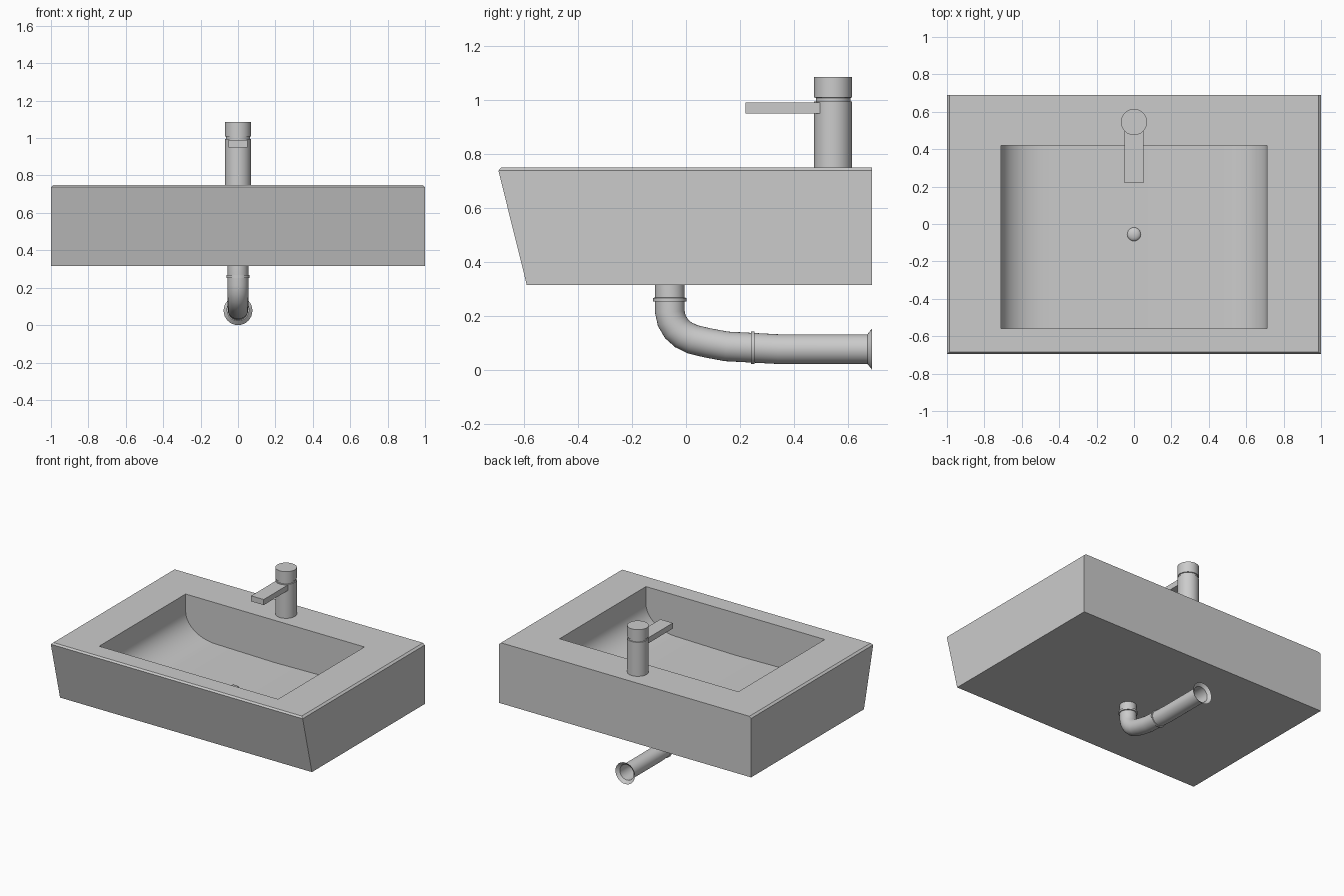
import bpy, bmesh
from math import sin, cos, pi, radians
from mathutils import Vector

if "Cube" in bpy.data.objects:
    bpy.data.objects.remove(bpy.data.objects["Cube"])


def finish(name, bm, angle=35):
    bmesh.ops.recalc_face_normals(bm, faces=bm.faces)
    me = bpy.data.meshes.new(name)
    bm.to_mesh(me)
    bm.free()
    ob = bpy.data.objects.new(name, me)
    bpy.context.collection.objects.link(ob)
    bpy.ops.object.select_all(action='DESELECT')
    ob.select_set(True)
    bpy.context.view_layer.objects.active = ob
    bpy.ops.object.shade_smooth_by_angle(angle=radians(angle))
    return ob


def bridge(bm, a, b):
    n = len(a)
    for i in range(n):
        bm.faces.new((a[i], a[(i + 1) % n], b[(i + 1) % n], b[i]))


def sweep(name, path, cap=False, seg=32):
    """Round tube along (y, z, radius) points in the x = 0 plane."""
    bm = bmesh.new()
    rings = []
    for i, (y, z, r) in enumerate(path):
        p, q = path[max(i - 1, 0)], path[min(i + 1, len(path) - 1)]
        t = Vector((0, q[0] - p[0], q[1] - p[1])).normalized()
        side = Vector((0, -t.z, t.y))
        rings.append([bm.verts.new(Vector((0, y, z)) + r * (cos(2 * pi * k / seg) * Vector((1, 0, 0))
                      + sin(2 * pi * k / seg) * side)) for k in range(seg)])
    for a, b in zip(rings, rings[1:]):
        bridge(bm, a, b)
    if cap:
        bm.faces.new(rings[0])
        bm.faces.new(rings[-1])
    return finish(name, bm)


def rect(bm, x, y0, y1, z):
    return [bm.verts.new(c) for c in ((-x, y0, z), (x, y0, z), (x, y1, z), (-x, y1, z))]


# Basin: sloped front, chamfered rim, bowl with rounded left and right ends
bm = bmesh.new()
bottom = rect(bm, 1, -0.59, 0.69, 0.315)
edge = rect(bm, 1, -0.695, 0.69, 0.738)
top = rect(bm, 0.986, -0.685, 0.69, 0.75)
bm.faces.new(bottom)
bridge(bm, bottom, edge)
bridge(bm, edge, top)
half = [(0.71, 0.75)]
for k in range(11):
    a = k / 10 * pi / 2
    half.append((0.47 + 0.24 * cos(a), 0.625 - 0.17 * sin(a)))
profile = [(-x, z) for x, z in half] + [(0, 0.447)] + half[::-1]
front = [bm.verts.new((x, -0.56, z)) for x, z in profile]
back = [bm.verts.new((x, 0.42, z)) for x, z in profile]
for i in range(len(profile) - 1):
    bm.faces.new((front[i], front[i + 1], back[i + 1], back[i]))
bm.faces.new(front)
bm.faces.new(back)
bridge(bm, top, [front[0], front[-1], back[-1], back[0]])
finish("basin", bm)

# Drain plug: shallow dome
bm = bmesh.new()
bmesh.ops.create_uvsphere(bm, u_segments=24, v_segments=12, radius=0.037)
for v in bm.verts:
    v.co.z *= 0.5
drain = finish("drain_plug", bm)
drain.location = (0, -0.055, 0.445)

# Tap: body, groove and cap in one turned shape
sweep("tap_body", [(0.545, z, r) for z, r in (
    (0.75, 0.07), (0.994, 0.07), (0.995, 0.064), (1.008, 0.064),
    (1.009, 0.07), (1.085, 0.07))], cap=True, seg=48)

# Spout: flat bar
bm = bmesh.new()
bmesh.ops.create_cube(bm, size=1)
for v in bm.verts:
    v.co = Vector((v.co.x * 0.1, v.co.y * 0.28 + 0.36, v.co.z * 0.04 + 0.97))
finish("spout", bm)

# Waste pipe: elbow, straight run and flared open end
R = 0.055
pipe = [(-0.06, 0.315), (-0.06, 0.215), (-0.053, 0.183), (-0.035, 0.152), (-0.01, 0.13),
        (0.025, 0.113), (0.08, 0.1), (0.15, 0.087), (0.245, 0.082), (0.34, 0.077), (0.665, 0.077)]
sweep("waste_pipe", [(y, z, R) for y, z in pipe] + [(0.672, 0.077, R), (0.69, 0.077, 0.077)])

# Pipe collars
sweep("upper_collar", [(-0.06, 0.26 + d, r) for d, r in
                       ((-0.0075, R), (-0.007, 0.062), (0.007, 0.062), (0.0075, R))])
sweep("lower_collar", [(0.247 + d, 0.082, r) for d, r in
                       ((-0.0065, R), (-0.006, 0.061), (0.006, 0.061), (0.0065, R))])
